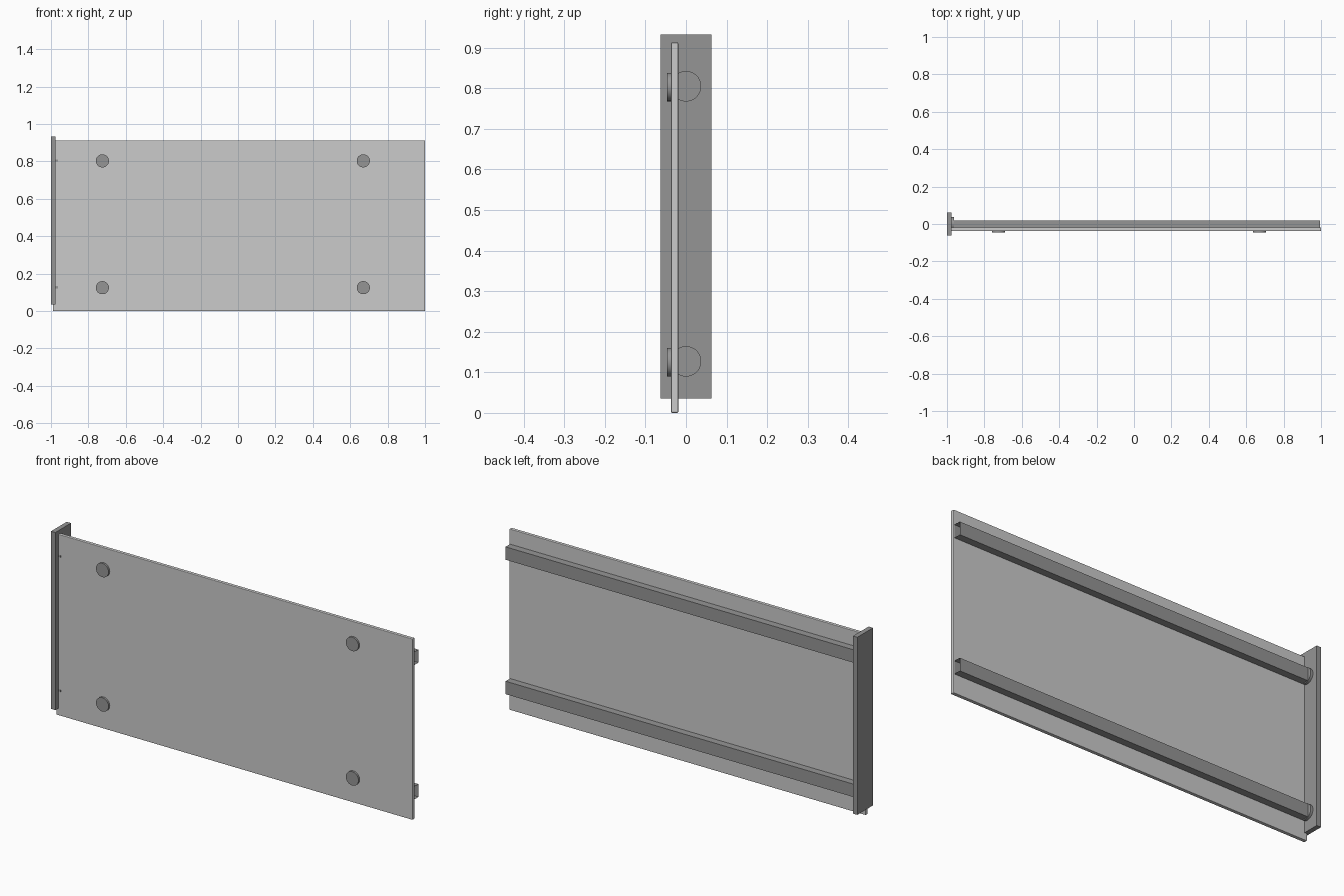
import bpy, bmesh, math

if "Cube" in bpy.data.objects:
    bpy.data.objects.remove(bpy.data.objects["Cube"])

dark = bpy.data.materials.new("dark_grey")
dark.diffuse_color = (0.3, 0.3, 0.3, 1)
dark.use_nodes = True
dark.node_tree.nodes["Principled BSDF"].inputs["Base Color"].default_value = dark.diffuse_color


def box(name, lo, hi, mat=None, bevel=0, open_ends=False):
    bm = bmesh.new()
    bmesh.ops.create_cube(bm, size=1)
    for v in bm.verts:
        v.co = [(a + b) / 2 + c * (b - a) for a, b, c in zip(lo, hi, v.co)]
    if open_ends:
        bm.normal_update()
        ends = [f for f in bm.faces if abs(f.normal.x) > 0.9]
        bmesh.ops.delete(bm, geom=ends, context='FACES_ONLY')
    me = bpy.data.meshes.new(name)
    bm.to_mesh(me)
    bm.free()
    ob = bpy.data.objects.new(name, me)
    bpy.context.collection.objects.link(ob)
    if mat:
        me.materials.append(mat)
    if bevel:
        mod = ob.modifiers.new("Bevel", 'BEVEL')
        mod.width = bevel
        mod.segments = 2
    return ob


def disc(name, loc, radius, depth, rot):
    bpy.ops.mesh.primitive_cylinder_add(vertices=48, radius=radius, depth=depth,
                                        location=loc, rotation=rot)
    ob = bpy.context.object
    ob.name = name
    ob.data.materials.append(dark)
    bpy.ops.object.shade_smooth_by_angle(angle=math.radians(30))


# Sign panel and the wall plate at its left end
box("sign_panel", (-0.99, -0.037, 0), (1.0, -0.019, 0.913), bevel=0.003)
box("wall_plate", (-1.0, -0.0625, 0.036), (-0.976, 0.0625, 0.932), dark)

for label, z in (("lower", 0.127), ("upper", 0.805)):
    # Open-ended hollow rail behind the panel
    box(label + "_rail", (-0.964, -0.0185, z - 0.0325), (0.995, 0.0175, z + 0.0325),
        dark, open_ends=True)
    # Round flange joining the rail to the plate
    disc(label + "_flange", (-0.97, 0, z), 0.0375, 0.013, (0, math.pi / 2, 0))
    # Caps on the panel front
    for side, x in (("left", -0.725), ("right", 0.67)):
        disc(label + "_" + side + "_cap", (x, -0.0415, z - 0.002), 0.035, 0.01,
             (math.pi / 2, 0, 0))
